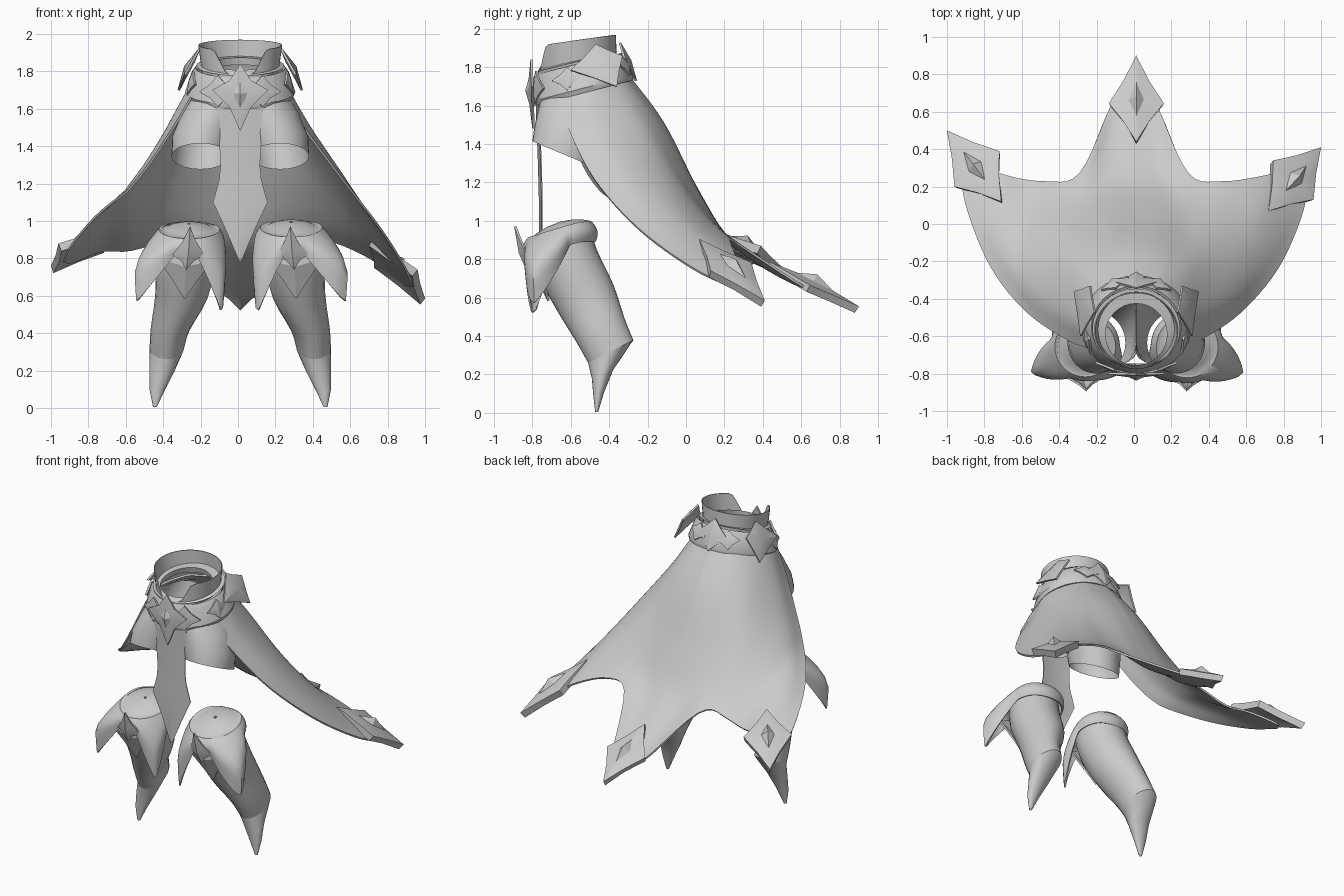
import bpy, bmesh, math
from mathutils import Vector as V

if "Cube" in bpy.data.objects:
    bpy.data.objects.remove(bpy.data.objects["Cube"])

CX = 0.012   # centre line of the worn pieces

mat = bpy.data.materials.new("cloth_grey")
mat.diffuse_color = (0.6, 0.6, 0.6, 1)
mat.use_nodes = True
mat.node_tree.nodes["Principled BSDF"].inputs["Base Color"].default_value = mat.diffuse_color


def make(name, verts, faces, thick=0.0, angle=35, offset=-1):
    """Mesh object with optional thickness and smooth shading up to an angle."""
    me = bpy.data.meshes.new(name)
    me.from_pydata([tuple(v) for v in verts], [], faces)
    ob = bpy.data.objects.new(name, me)
    bpy.context.collection.objects.link(ob)
    if thick:
        m = ob.modifiers.new("thickness", 'SOLIDIFY')
        m.thickness = thick
        m.offset = offset
        dg = bpy.context.evaluated_depsgraph_get()
        dg.update()
        ob.data = bpy.data.meshes.new_from_object(ob.evaluated_get(dg))
        ob.modifiers.clear()
    ob.data.materials.clear()
    ob.data.materials.append(mat)
    for p in ob.data.polygons:
        p.use_smooth = True
    ob.data.set_sharp_from_angle(angle=math.radians(angle))
    return ob


def spline(pts, n):
    """Smooth curve through points, n steps per span."""
    out = []
    pts = [V(p) for p in pts]
    ext = [2 * pts[0] - pts[1]] + pts + [2 * pts[-1] - pts[-2]]
    for i in range(len(pts) - 1):
        a, b, c, d = ext[i:i + 4]
        for k in range(n):
            t = k / n
            out.append(0.5 * (2 * b + (c - a) * t + (2 * a - 5 * b + 4 * c - d) * t * t
                              + (3 * b - a - 3 * c + d) * t ** 3))
    return out + [pts[-1]]


def grid(name, rows, closed=False, **kw):
    n = len(rows[0])
    faces = []
    for r in range(len(rows) - 1):
        for c in range(n if closed else n - 1):
            d = (c + 1) % n
            faces.append((r * n + c, r * n + d, (r + 1) * n + d, (r + 1) * n + c))
    return make(name, [v for r in rows for v in r], faces, **kw)


def ring(cx, cy, cz, rx, ry, slope, n=32):
    """Tilted ellipse starting at the front."""
    out = []
    for i in range(n):
        a = math.tau * i / n
        y = -ry * math.cos(a)
        out.append(V((cx + rx * math.sin(a), cy + y, cz + slope * y)))
    return out


def plate(name, corners, out, bulge=0.02, pinch=0.1, gem=0.0, thick=0.012):
    """Four-pointed plate with a raised centre and an optional pyramid stud."""
    c = [V(p) for p in corners]
    out = V(out)
    nrm = (c[2] - c[0]).cross(c[3] - c[1]).normalized()
    if nrm.dot(out) < 0:
        c.reverse()
        nrm = -nrm
    mid = sum(c, V()) / 4
    rim = []
    for i in range(4):
        m = (c[i] + c[(i + 1) % 4]) / 2
        rim += [c[i], m + (mid - m) * pinch]
    make(name, rim + [mid + nrm * bulge], [(i, (i + 1) % 8, 8) for i in range(8)],
         thick=thick, angle=25)
    if gem:
        far = max((p - mid).length for p in c)
        base = [mid + (p - mid) * (0.42 if (p - mid).length > far * .8 else 0.32) + nrm * bulge * 0.5
                for p in c]
        make(name + "_stud", base + [mid + nrm * (bulge + gem)],
             [(i, (i + 1) % 4, 4) for i in range(4)] + [(3, 2, 1, 0)], angle=15)


# ---- cape: guide curves from the back centre round to the front edge
guides = [
    [(0, -.32, 1.78), (0, -.12, 1.51), (0, .06, 1.16), (0, .23, .90), (0, .5, .71), (0, .80, .575)],
    [(.07, -.33, 1.77), (.10, -.135, 1.51), (.13, .045, 1.17), (.14, .21, .91), (.14, .4, .765), (.12, .64, .64)],
    [(.14, -.35, 1.76), (.20, -.18, 1.52), (.26, -.02, 1.22), (.29, .09, 1.05), (.29, .18, .95), (.29, .27, .88)],
    [(.20, -.40, 1.74), (.29, -.25, 1.52), (.38, -.10, 1.27), (.43, .02, 1.1), (.45, .13, .98), (.47, .225, .90)],
    [(.25, -.48, 1.72), (.36, -.36, 1.50), (.50, -.20, 1.25), (.60, -.04, 1.05), (.66, .1, .915), (.71, .26, .80)],
    [(.27, -.56, 1.69), (.39, -.48, 1.49), (.565, -.33, 1.23), (.71, -.12, .99), (.81, .1, .80), (.88, .31, .67)],
    [(.25, -.66, 1.66), (.35, -.62, 1.50), (.56, -.48, 1.22), (.76, -.25, .96), (.89, .03, .755), (.935, .25, .65)],
]


def left_side(p):
    """Left wing hangs lower in the middle and lifts at its tip."""
    w = max(0, p.x - .6) / .4
    sag = .03 * math.exp(-((p.x - .5) / .14) ** 2)
    return V((-p.x, p.y + .08 * w * w, p.z + .16 * w - sag))


right = [spline(g, 6) for g in guides]
rows = []
for r in range(len(right[0])):
    half = spline([col[r] for col in right], 5)
    rows.append([left_side(p) for p in reversed(half[1:])] + half)
grid("cape", rows, thick=0.012, angle=50, offset=0)

# ---- plates on the three cape points
plate("cape_plate_back", [(.012, .9, .555), (.16, .645, .665), (.012, .44, .785), (-.135, .645, .665)],
      (0, .4, 1), gem=.03, thick=.04, bulge=.03, pinch=.06)
plate("cape_plate_right", [(1, .41, .585), (.745, .34, .785), (.72, .07, .905), (.96, .13, .74)],
      (.6, .2, 1), gem=.03, thick=.045, bulge=.03, pinch=.05)
plate("cape_plate_left", [(-1, .5, .76), (-.72, .39, .87), (-.71, .12, .96), (-.96, .2, .88)],
      (-.4, .2, 1), gem=.03, thick=.045, bulge=.03, pinch=.05)

# ---- belt and standing collar that dips at the front
grid("belt", [ring(CX, -.535, 1.665, .285, .26, .26), ring(CX, -.54, 1.69, .295, .265, .26),
              ring(CX, -.55, 1.79, .262, .235, .25), ring(CX, -.55, 1.82, .24, .22, .25)],
     closed=True, thick=.015)
low = ring(CX, -.565, 1.80, .205, .205, .2, 48)
high = ring(CX, -.57, 1.94, .225, .205, .14, 48)
for i in range(48):
    d = min(i, 48 - i) * 7.5
    t = min(1, max(0, (d - 18) / 24))
    high[i] = low[i].lerp(high[i], .15 + .85 * t * t * (3 - 2 * t))
grid("collar", [low, high], closed=True, thick=.006, angle=60)
grid("waist_lining", [ring(CX, -.56, 1.83, .235, .215, .25), ring(CX, -.59, 1.84, .165, .165, .2),
                      ring(CX, -.585, 1.80, .175, .17, .2)], closed=True)

# ---- front emblem of layered diamonds
plate("front_emblem", [(CX, -.81, 1.84), (CX + .15, -.805, 1.70), (CX, -.80, 1.48), (CX - .15, -.805, 1.70)],
      (0, -1, 0), pinch=.22, bulge=.02, gem=.012)
for s, side in ((1, "right"), (-1, "left")):
    def mx(pts):
        return [(CX + s * x, y, z) for x, y, z in pts]
    plate("emblem_wing_" + side, mx([(.12, -.785, 1.78), (.22, -.745, 1.69), (.12, -.79, 1.61), (.02, -.81, 1.69)]),
          (s * .3, -1, 0), pinch=.15, bulge=.012)
    # hip plates and the small diamonds beside them
    plate("hip_plate_" + side, mx([(.225, -.47, 1.92), (.25, -.33, 1.86), (.335, -.36, 1.70), (.30, -.6, 1.785)]),
          (s, 0, .3), bulge=.025, pinch=.03)
    plate("hip_diamond_" + side, mx([(.255, -.62, 1.80), (.275, -.54, 1.75), (.285, -.62, 1.68), (.245, -.70, 1.73)]),
          (s, -.4, 0), pinch=.12, bulge=.012)
    plate("rear_diamond_" + side, mx([(.11, -.34, 1.87), (.19, -.35, 1.82), (.13, -.29, 1.76), (.04, -.285, 1.81)]),
          (s * .4, 1, .3), pinch=.12, bulge=.012)
plate("rear_plate", [(CX, -.34, 1.93), (CX + .11, -.31, 1.83), (CX, -.255, 1.73), (CX - .11, -.31, 1.83)],
      (0, 1, .3), bulge=.02, pinch=.05)

# ---- front tabard with a centre crease
tab = []
for z, w, y in ((1.68, .13, -.77), (1.5, .115, -.765), (1.3, .105, -.757), (1.22, .112, -.755),
                (1.1, .145, -.752), (.95, .075, -.752), (.78, .002, -.752)):
    tab.append([V((CX - w, y + .006, z)), V((CX, y - .008, z)), V((CX + w, y + .006, z))])
grid("front_tabard", tab, thick=.006, angle=20)

# ---- legs of the shorts, boots, cuffs and boot plates on both sides
boot = [(.28, -.66, .95, .155, .155, .32), (.30, -.62, .79, .16, .155, .40),
        (.325, -.525, .60, .142, .148, .44), (.385, -.445, .43, .105, .125, .5),
        (.405, -.392, .32, .092, .118, .5), (.43, -.435, .20, .068, .055, .4),
        (.455, -.455, .10, .042, .028, .2), (.468, -.465, .005, .010, .008, 0)]
for s, side in ((1, "right"), (-1, "left")):
    def mp(p):
        return V((CX + s * (p[0] - CX), p[1], p[2]))

    # shorts legs meet on the centre line above the crotch
    shorts = [(.11, -.56, 1.70, .15, .19, .2), (.16, -.585, 1.58, .165, .185, 0),
              (.205, -.615, 1.45, .17, .175, -.2), (.225, -.635, 1.345, .155, .165, -.42)]
    rows = [[mp((max(v.x, CX), v.y, v.z)) for v in ring(*r)] for r in shorts]
    grid("shorts_leg_" + side, rows, closed=True)

    # boot with a curved shaft and a pointed, downturned toe
    rows = [[mp(v) for v in ring(*r, 24)] for r in boot[:5]]
    cols = [spline(c, 3) for c in zip(*rows)]
    grid("boot_shaft_" + side, [list(r) for r in zip(*cols)], closed=True, angle=60)
    grid("boot_toe_" + side, [[mp(v) for v in ring(*r, 24)] for r in boot[4:]], closed=True, angle=60)

    # turned-down cuff with two long pointed lapels and a domed top
    cuff = [[mp(v) for v in ring(.285, -.655, .985 - .045 * q * q, .162 * q, .162 * q, .3, 72)]
            for q in (.05, .4, .7, .9)]
    for k in range(8):
        t = k / 7
        row = []
        for i in range(72):
            d = i * 5
            outer = d < 180
            g = max(0, 1 - abs(min(d, 360 - d) - (64 if outer else 52)) / 40) ** 1.2
            a = math.radians(d)
            flare = (.14 if outer else .05) * g + .014
            r = .162 + flare * math.sin(min(1, t * 1.6) * math.pi / 2) + .01 * math.sin(t * math.pi)
            x, y = r * math.sin(a), -r * math.cos(a)
            top = .955 - .3 * .165 * math.cos(a) - .02 * max(0, -math.cos(a)) ** 4
            row.append(mp((.285 + x, -.655 + y, top - t * (.09 + (.28 if outer else .33) * g))))
        cuff.append(row)
    grid("boot_cuff_" + side, cuff, closed=True, thick=.01, angle=50)

    # kite guard and raised star on the front of the boot
    plate("boot_guard_" + side, [mp(p) for p in ((.29, -.81, .88), (.455, -.79, .80), (.31, -.72, .58), (.16, -.79, .79))],
          (0, -1, 0), bulge=.03, pinch=.03)
    plate("boot_star_" + side, [mp(p) for p in ((.28, -.895, .97), (.375, -.83, .82), (.30, -.83, .74), (.20, -.83, .82))],
          (0, -1, .2), bulge=.025, pinch=.15)
